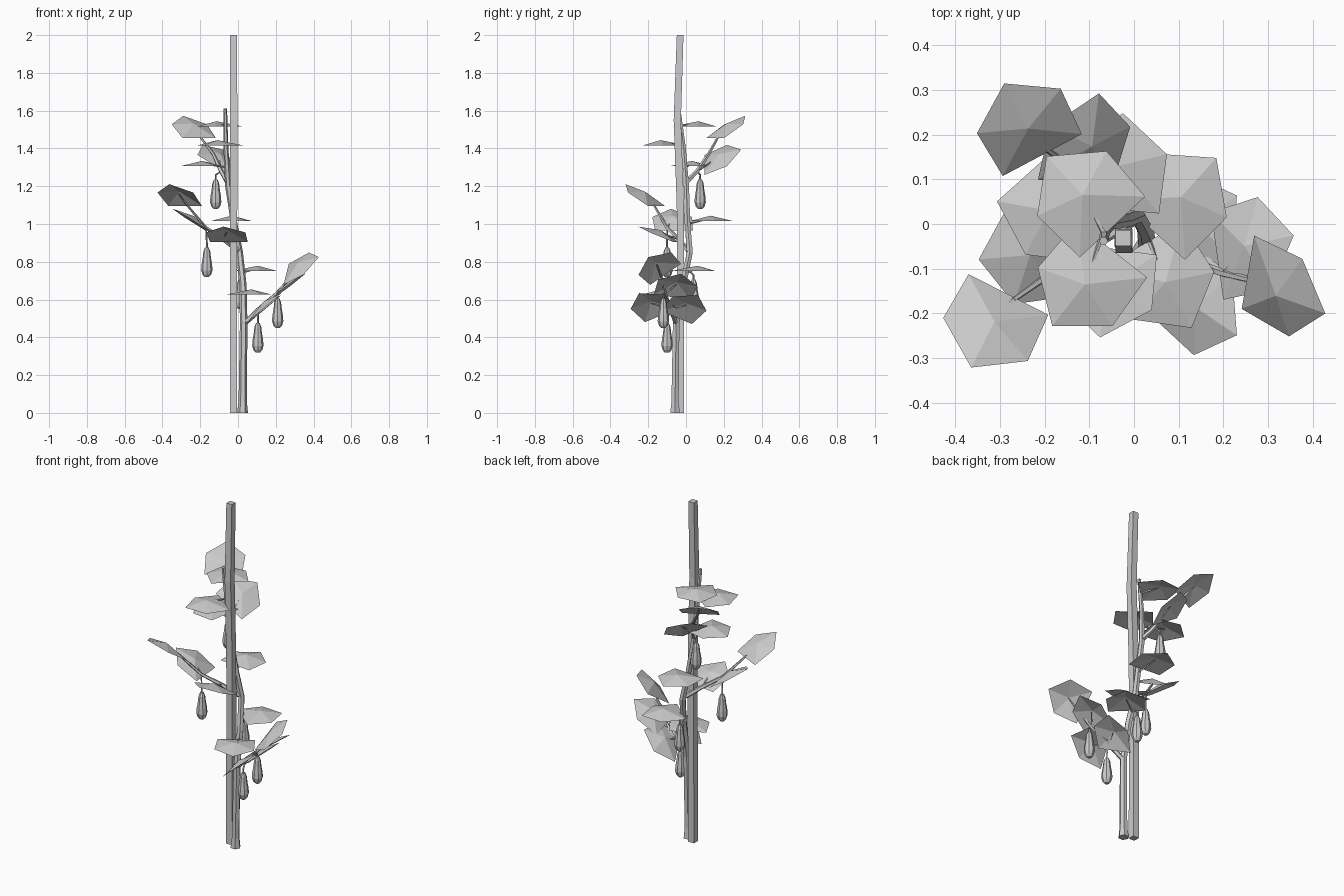
import bpy, bmesh
from math import cos, sin, pi, radians
from mathutils import Vector, Matrix

cube = bpy.data.objects.get("Cube")
if cube:
    bpy.data.objects.remove(cube, do_unlink=True)

grey = bpy.data.materials.new("plain_grey")
grey.use_nodes = True
grey.diffuse_color = (0.6, 0.6, 0.6, 1)
grey.node_tree.nodes["Principled BSDF"].inputs["Base Color"].default_value = (0.6, 0.6, 0.6, 1)


def finish(name, bm):
    mesh = bpy.data.meshes.new(name)
    bm.to_mesh(mesh)
    bm.free()
    mesh.materials.append(grey)
    obj = bpy.data.objects.new(name, mesh)
    bpy.context.collection.objects.link(obj)
    return obj


def loft(name, path, radii, sides, turn=0.0):
    """Flat-faced tube of path-aligned rings, closed at both ends."""
    bm = bmesh.new()
    path = [Vector(p) for p in path]
    rings = []
    for i, (p, r) in enumerate(zip(path, radii)):
        along = path[min(i + 1, len(path) - 1)] - path[max(i - 1, 0)]
        spin = Vector((0, 0, 1)).rotation_difference(along.normalized())
        ring = []
        for k in range(sides):
            a = turn + 2 * pi * k / sides
            ring.append(bm.verts.new(p + spin @ Vector((r * cos(a), r * sin(a), 0))))
        rings.append(ring)
    for low, high in zip(rings, rings[1:]):
        for k in range(sides):
            n = (k + 1) % sides
            bm.faces.new((low[k], low[n], high[n], high[k]))
    bm.faces.new(rings[0][::-1])
    bm.faces.new(rings[-1])
    return finish(name, bm)


def leaf(name, centre, heading, tilt, roll, base):
    """Domed five-cornered leaf on a thin stalk."""
    rise = 0.028
    place = (Matrix.Translation(centre) @ Matrix.Rotation(radians(heading), 4, 'Z')
             @ Matrix.Rotation(-radians(tilt), 4, 'Y') @ Matrix.Rotation(radians(roll), 4, 'X'))
    outline = [(-0.098, -0.1), (0.035, -0.106), (0.118, 0), (0.035, 0.106), (-0.098, 0.1)]
    bm = bmesh.new()
    top = bm.verts.new(place @ Vector((0, 0, rise / 2)))
    rim = [bm.verts.new(place @ Vector((x, y, -rise / 2))) for x, y in outline]
    for k in range(5):
        bm.faces.new((top, rim[k], rim[(k + 1) % 5]))
    finish(name, bm)
    loft(name + "_stalk", [base, centre], [0.006, 0.003], 4)


def fruit(name, x, y, bottom, hook):
    """Hanging pear-shaped fruit with a slim neck and a stalk."""
    profile = [(0, 0.012), (0.012, 0.023), (0.035, 0.030), (0.065, 0.028),
               (0.10, 0.022), (0.135, 0.018), (0.155, 0.010)]
    loft(name, [(x, y, bottom + h) for h, r in profile], [r for h, r in profile], 8)
    loft(name + "_stalk", [(x, y, bottom + 0.15), (x, y, bottom + 0.18), hook],
         [0.005, 0.005, 0.004], 4)


# Support stake, slightly bent
loft("support_stake", [(-0.024, -0.031, 0), (-0.024, -0.028, 0.7), (-0.023, -0.03, 1.1),
                       (-0.022, -0.046, 1.55), (-0.024, -0.031, 2)],
     [0.027, 0.027, 0.027, 0.027, 0.025], 4, pi / 4)

# Main stem winding up the stake
loft("main_stem", [(0.024, -0.058, 0), (0.025, -0.058, 0.06), (0.03, -0.052, 0.48),
                   (0.026, -0.015, 0.68), (0.008, 0.02, 0.85), (-0.02, 0.008, 1.0),
                   (-0.052, 0.002, 1.2), (-0.064, -0.012, 1.4), (-0.068, -0.038, 1.61)],
     [0.029, 0.022, 0.02, 0.019, 0.018, 0.017, 0.016, 0.013, 0.01], 6)

# Side branches
low = [(0.03, -0.05, 0.47), (0.11, -0.08, 0.55), (0.2, -0.11, 0.63), (0.28, -0.13, 0.72)]
mid = [(0.0, 0.01, 0.86), (-0.08, -0.04, 0.92), (-0.17, -0.1, 0.98), (-0.27, -0.17, 1.1)]
high = [(-0.055, 0.0, 1.22), (-0.09, 0.06, 1.28), (-0.13, 0.12, 1.37), (-0.2, 0.17, 1.46)]
for name, path in (("lower_branch", low), ("middle_branch", mid), ("upper_branch", high)):
    loft(name, path, [0.014, 0.012, 0.009, 0.006], 5)

# Leaves: centre, heading, tilt and roll in degrees, stalk base
leaves = [
    ((-0.24, 0.22, 1.52), 118, 33, 0, high[3]),
    ((-0.115, 0.065, 1.53), 133, 0, 0, (-0.068, -0.02, 1.52)),
    ((-0.11, -0.135, 1.43), 232, 0, 0, (-0.066, -0.01, 1.42)),
    ((-0.19, 0.03, 1.32), 170, 0, 0, (-0.06, 0, 1.3)),
    ((-0.1, 0.18, 1.36), 75, 22, 35, high[1]),
    ((-0.315, -0.225, 1.16), 243, 32, 0, mid[3]),
    ((-0.24, -0.07, 1.03), 185, 32, 0, mid[2]),
    ((-0.06, -0.14, 0.955), 262, 22, 0, mid[1]),
    ((-0.035, 0.13, 1.03), 85, 0, 0, (-0.02, 0.008, 1.0)),
    ((0.105, 0.06, 0.765), 48, 0, 0, (0.015, 0.005, 0.74)),
    ((0.07, -0.13, 0.64), 300, 0, 0, (0.027, -0.02, 0.63)),
    ((0.325, -0.155, 0.785), 332, 25, 38, low[3]),
    ((0.255, -0.05, 0.68), 15, 35, -12, low[2]),
    ((0.145, -0.185, 0.58), 320, 33, 25, low[1]),
    ((0.145, 0.0, 0.57), 40, 33, -25, low[1]),
]
for i, spec in enumerate(leaves):
    leaf("leaf_%d" % (i + 1), *spec)

# Hanging fruit
fruits = [(0.105, -0.1, 0.32, low[1]), (0.21, -0.12, 0.45, low[2]),
          (-0.165, -0.1, 0.72, mid[2]), (-0.118, 0.075, 1.08, high[1]),
          (0.012, 0.04, 0.55, (0.018, 0.006, 0.76))]
for i, spec in enumerate(fruits):
    fruit("fruit_%d" % (i + 1), *spec)
